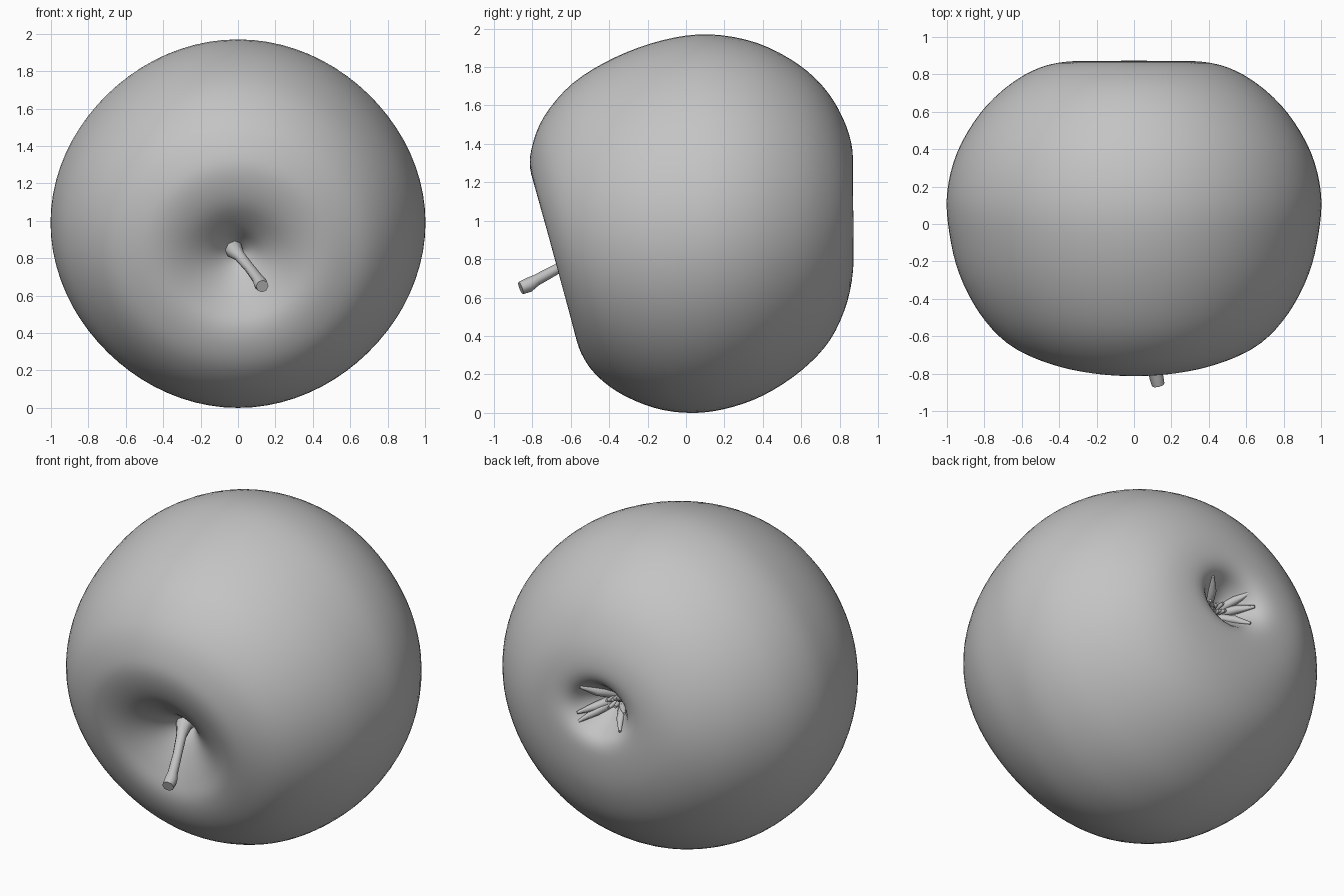
import bpy, bmesh, math, random
from mathutils import Vector

if "Cube" in bpy.data.objects:
    bpy.data.objects.remove(bpy.data.objects["Cube"])

random.seed(4)
grey = bpy.data.materials.new("plain grey")
grey.diffuse_color = (0.55, 0.55, 0.55, 1)
grey.use_nodes = True
grey.node_tree.nodes["Principled BSDF"].inputs["Base Color"].default_value = grey.diffuse_color

# Apple rings from stem hollow to flower end: y top, z top, y bottom, z bottom, half width
RINGS = [
    (-0.44, 0.85, -0.44, 0.81, 0.02), (-0.51, 0.90, -0.485, 0.76, 0.07),
    (-0.62, 0.97, -0.525, 0.67, 0.16), (-0.74, 1.09, -0.56, 0.55, 0.29),
    (-0.805, 1.24, -0.578, 0.43, 0.42), (-0.805, 1.37, -0.545, 0.31, 0.55),
    (-0.74, 1.54, -0.47, 0.20, 0.70), (-0.59, 1.715, -0.34, 0.10, 0.83),
    (-0.37, 1.85, -0.16, 0.025, 0.935), (-0.12, 1.94, 0.02, 0.0, 0.987),
    (0.12, 1.97, 0.20, 0.02, 1.0), (0.37, 1.925, 0.40, 0.09, 0.945),
    (0.59, 1.81, 0.60, 0.22, 0.82), (0.74, 1.665, 0.75, 0.38, 0.665),
    (0.835, 1.49, 0.84, 0.58, 0.50), (0.868, 1.34, 0.872, 0.78, 0.33),
    (0.845, 1.245, 0.855, 0.89, 0.21), (0.76, 1.18, 0.765, 0.96, 0.13),
    (0.68, 1.12, 0.68, 1.03, 0.055),
]
SEGMENTS, STEPS = 80, 4


def spline(a, b, c, d, t):
    return [0.5 * (2*q + (r-p)*t + (2*p-5*q+4*r-s)*t*t + (3*q-p-3*r+s)*t**3)
            for p, q, r, s in zip(a, b, c, d)]


def smooth_rings():
    out, n = [], len(RINGS)
    for i in range(n - 1):
        pts = [RINGS[min(max(i + k, 0), n - 1)] for k in (-1, 0, 1, 2)]
        out += [spline(*pts, s / STEPS) for s in range(STEPS)]
    return out + [RINGS[-1]]


# Apple body
bm = bmesh.new()
loops = []
for yt, zt, yb, zb, rx in smooth_rings():
    loop = []
    for k in range(SEGMENTS):
        a = 2 * math.pi * k / SEGMENTS
        f = 1 - 0.006 * (1 - math.cos(4 * a))
        c, s = math.cos(a) * f, math.sin(a) * f
        loop.append(bm.verts.new((rx * c, (yt + yb) / 2 + s * (yt - yb) / 2,
                                  (zt + zb) / 2 + s * (zt - zb) / 2)))
    loops.append(loop)
for l0, l1 in zip(loops, loops[1:]):
    for k in range(SEGMENTS):
        j = (k + 1) % SEGMENTS
        bm.faces.new((l0[k], l0[j], l1[j], l1[k]))
for loop, y, z in ((loops[0], -0.43, 0.83), (loops[-1], 0.65, 1.075)):
    pole = bm.verts.new((0, y, z))
    for k in range(SEGMENTS):
        bm.faces.new((loop[k], loop[(k + 1) % SEGMENTS], pole))
bmesh.ops.recalc_face_normals(bm, faces=bm.faces)
mesh = bpy.data.meshes.new("apple_body")
bm.to_mesh(mesh)
bm.free()
mesh.materials.append(grey)
body = bpy.data.objects.new("apple_body", mesh)
bpy.context.collection.objects.link(body)
bpy.context.view_layer.objects.active = body
body.select_set(True)
bpy.ops.object.shade_smooth_by_angle(angle=math.radians(30))


def tube(name, points, radii, sides=2):
    curve = bpy.data.curves.new(name, 'CURVE')
    curve.dimensions = '3D'
    curve.bevel_depth = 1.0
    curve.bevel_resolution = sides
    curve.use_fill_caps = True
    sp = curve.splines.new('POLY')
    sp.points.add(len(points) - 1)
    for p, co, r in zip(sp.points, points, radii):
        p.co = (*co, 1)
        p.radius = r
    curve.materials.append(grey)
    ob = bpy.data.objects.new(name, curve)
    bpy.context.collection.objects.link(ob)
    return ob


# Stem with a swollen foot and a knobbly tip
tube("stem",
     [(-0.03, -0.43, 0.86), (-0.02, -0.49, 0.845), (0.01, -0.56, 0.81), (0.06, -0.67, 0.75),
      (0.105, -0.78, 0.69), (0.12, -0.82, 0.665), (0.13, -0.86, 0.65)],
     [0.055, 0.048, 0.03, 0.027, 0.03, 0.038, 0.034])

# Dried sepals curling out over the wall of the flower end
centre = Vector((-0.01, 0.0, 1.075))
for k in range(6):
    a = 2 * math.pi * k / 6 + random.uniform(-0.25, 0.25)
    out = Vector((math.cos(a), 0, math.sin(a)))
    side = Vector((-out.z, 0, out.x)) * random.uniform(-0.03, 0.03)
    reach = random.uniform(0.15, 0.19)
    path = [centre + out * r + side * (r / 0.1) + Vector((0, y, 0)) for r, y in
            ((0.04, 0.66), (0.07, 0.71), (0.10, 0.76), (reach, 0.835))]
    tube(f"sepal_{k + 1}", path, [0.028, 0.026, 0.024, 0.008], 1)

# Shrivelled tuft between the sepals
for k in range(4):
    a = math.pi / 2 * k + 0.4
    d = Vector((math.cos(a), 0, math.sin(a)))
    tube(f"tuft_{k + 1}", [centre + d * 0.01 + Vector((0, 0.64, 0)),
                           centre + d * 0.03 + Vector((0, 0.74, 0))], [0.02, 0.01], 1)
